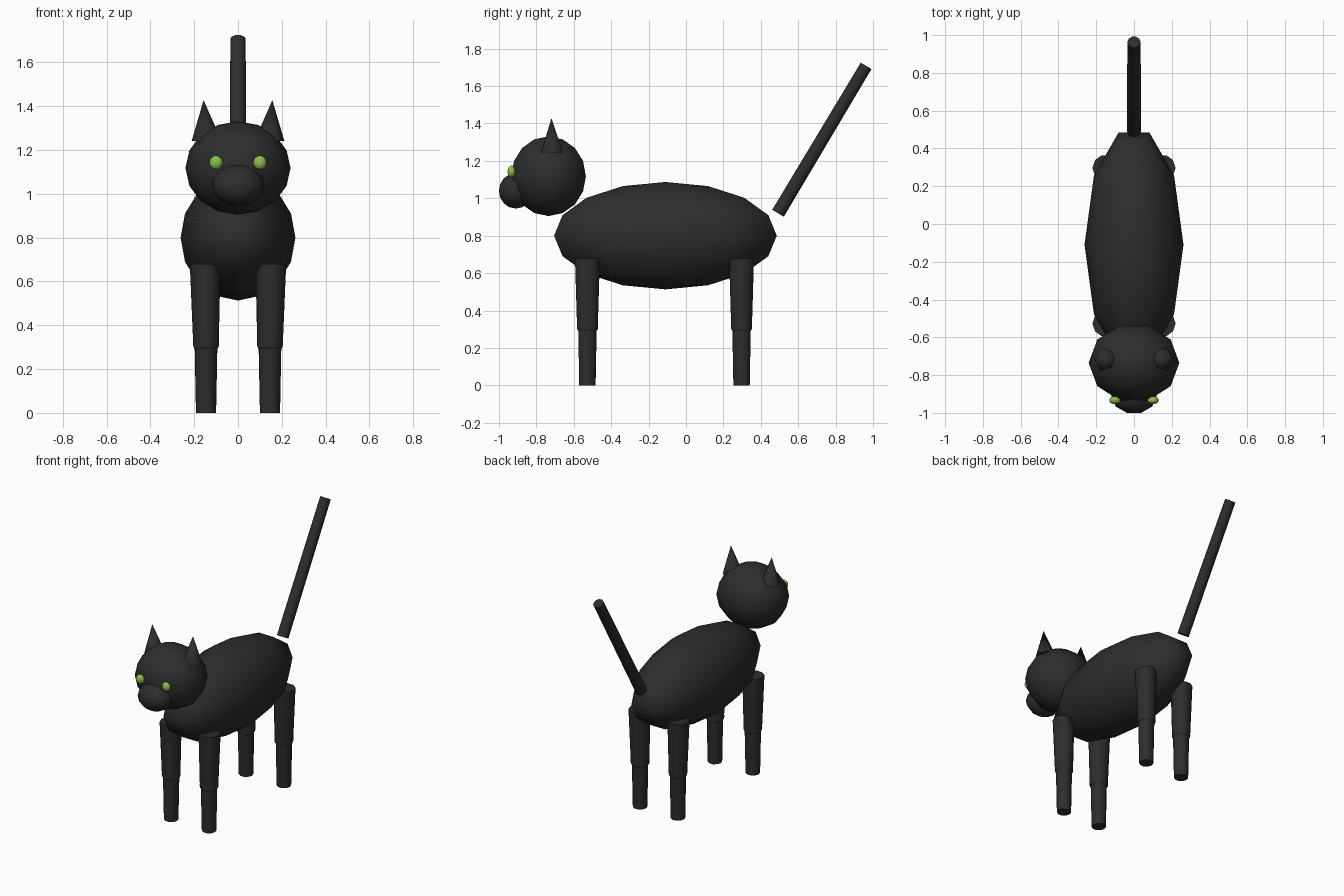
import bpy
import bmesh
import math
from mathutils import Matrix, Vector

cube = bpy.data.objects.get("Cube")
if cube:
    bpy.data.objects.remove(cube, do_unlink=True)


def make_material(name, colour):
    mat = bpy.data.materials.new(name)
    mat.use_nodes = True
    mat.diffuse_color = (*colour, 1)
    mat.node_tree.nodes["Principled BSDF"].inputs["Base Color"].default_value = (*colour, 1)
    return mat


FUR = make_material("black fur", (0.026, 0.026, 0.026))
GREEN = make_material("green eye", (0.26, 0.52, 0.07))
QUARTER = Matrix.Rotation(math.pi / 2, 4, 'Z')


def finish(name, bm, mat, sharp_angle):
    mesh = bpy.data.meshes.new(name)
    bm.to_mesh(mesh)
    bm.free()
    mesh.materials.append(mat)
    obj = bpy.data.objects.new(name, mesh)
    bpy.context.collection.objects.link(obj)
    bpy.ops.object.select_all(action='DESELECT')
    obj.select_set(True)
    bpy.context.view_layer.objects.active = obj
    bpy.ops.object.shade_smooth_by_angle(angle=math.radians(sharp_angle))
    return obj


def ball(name, centre, radii, mat=FUR):
    """Low-poly ellipsoid with a vertex column on each side."""
    bm = bmesh.new()
    matrix = Matrix.Translation(centre) @ Matrix.Diagonal((*radii, 1)) @ QUARTER
    bmesh.ops.create_uvsphere(bm, u_segments=10, v_segments=8, radius=1, matrix=matrix)
    return finish(name, bm, mat, 90)


def rod(name, start, end, r_start, r_end, sides=10):
    """Tapered cylinder or cone between two points."""
    start, end = Vector(start), Vector(end)
    axis = end - start
    turn = Vector((0, 0, 1)).rotation_difference(axis).to_matrix().to_4x4()
    bm = bmesh.new()
    bmesh.ops.create_cone(bm, cap_ends=True, segments=sides, radius1=r_start,
                          radius2=r_end, depth=axis.length,
                          matrix=Matrix.Translation((start + end) / 2) @ turn @ QUARTER)
    return finish(name, bm, FUR, 65)


# Body, head and muzzle
ball("body", (0, -0.11, 0.80), (0.262, 0.626, 0.287))
ball("head", (0, -0.735, 1.118), (0.24, 0.21, 0.213))
ball("muzzle", (0, -0.91, 1.04), (0.12, 0.095, 0.095))

# Tail, floating just behind the body
rod("tail", (0, 0.492, 0.92), (0, 0.963, 1.708), 0.038, 0.035)

for side, s in (("left", 1), ("right", -1)):
    # Eyes and ears
    ball(side + "_eye", (s * 0.10, -0.933, 1.143), (0.031, 0.022, 0.032), GREEN)
    rod(side + "_ear", (s * 0.145, -0.717, 1.245), (s * 0.157, -0.719, 1.428), 0.067, 0, 6)
    # Legs: thigh, knee and shin
    for end, y in (("front", -0.527), ("back", 0.297)):
        name = f"{end}_{side}_"
        rod(name + "thigh", (s * 0.146, y, 0.30), (s * 0.15, y, 0.68), 0.058, 0.07)
        ball(name + "knee", (s * 0.146, y, 0.315), (0.06, 0.06, 0.05))
        rod(name + "shin", (s * 0.146, y, 0), (s * 0.146, y, 0.31), 0.046, 0.052)
